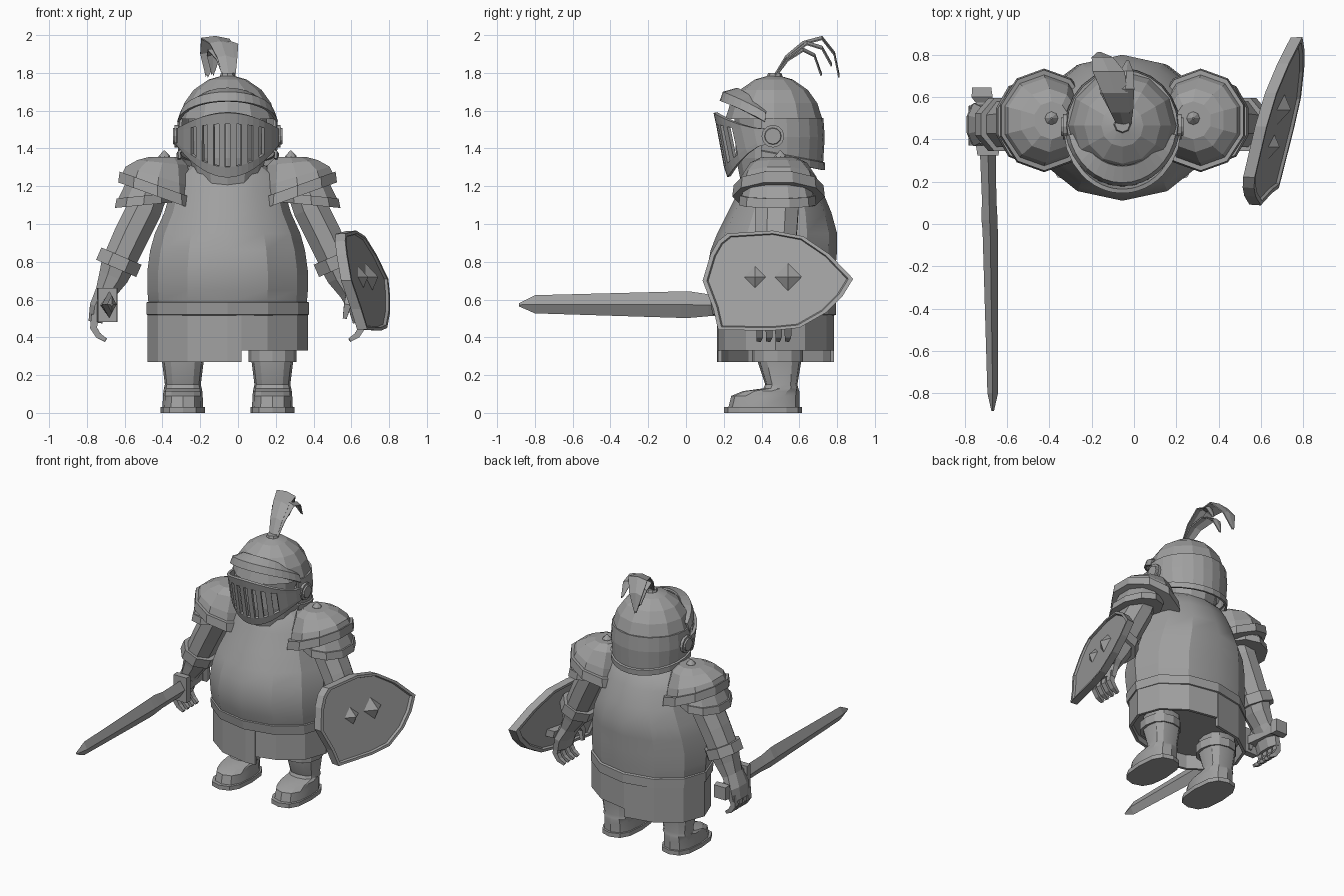
import bpy, bmesh, math
from mathutils import Vector

if "Cube" in bpy.data.objects:
    bpy.data.objects.remove(bpy.data.objects["Cube"])

CX = -0.055  # body centre line
steel = bpy.data.materials.new("steel_grey")
steel.diffuse_color = (0.35, 0.35, 0.35, 1)
steel.use_nodes = True
steel.node_tree.nodes["Principled BSDF"].inputs["Base Color"].default_value = steel.diffuse_color


def make(name, verts, faces, smooth=None, thick=0):
    me = bpy.data.meshes.new(name)
    me.from_pydata([tuple(v) for v in verts], [], faces)
    bm = bmesh.new()
    bm.from_mesh(me)
    bmesh.ops.recalc_face_normals(bm, faces=bm.faces)
    bm.to_mesh(me)
    bm.free()
    me.materials.append(steel)
    ob = bpy.data.objects.new(name, me)
    bpy.context.collection.objects.link(ob)
    if thick:
        mod = ob.modifiers.new("thickness", 'SOLIDIFY')
        mod.thickness, mod.offset = thick, 0
    if smooth:
        bpy.context.view_layer.objects.active = ob
        ob.select_set(True)
        bpy.ops.object.shade_smooth_by_angle(angle=math.radians(smooth))
        ob.select_set(False)
    return ob


def loft(name, rings, smooth=None, closed=True, caps=True, thick=0, holes=()):
    n = len(rings[0])
    verts = [p for r in rings for p in r]
    faces = []
    for i in range(len(rings) - 1):
        for j in range(n if closed else n - 1):
            if (i, j) not in holes:
                k = (j + 1) % n
                faces.append((i * n + j, i * n + k, (i + 1) * n + k, (i + 1) * n + j))
    if closed and caps:
        faces += [tuple(range(n)), tuple(range(len(verts) - n, len(verts)))]
    return make(name, verts, faces, smooth, thick)


def ring(cx, y0, y1, z, rx, n=12, slope=0, power=1):
    """Horizontal ring with a corner at the front; slope tilts it along x."""
    pts = []
    for i in range(n):
        a = 2 * math.pi * i / n
        s, c = (math.copysign(abs(t) ** power, t) for t in (math.sin(a), math.cos(a)))
        pts.append((cx + rx * s, (y0 + y1) / 2 - (y1 - y0) / 2 * c, z + slope * rx * s))
    return pts


def tube(name, path, n=8, smooth=None):
    """path: (x, y, z, radius across, radius in y)"""
    rings = []
    for i, p in enumerate(path):
        a, b = path[max(i - 1, 0)], path[min(i + 1, len(path) - 1)]
        d = (Vector(b[:3]) - Vector(a[:3])).normalized()
        u = d.cross(Vector((0, 1, 0))).normalized()
        v = u.cross(d)
        rings.append([Vector(p[:3]) + u * p[3] * math.cos(t) + v * p[4] * math.sin(t)
                      for t in [2 * math.pi * (k + .5) / n for k in range(n)]])
    return loft(name, rings, smooth)


# Torso, belt and skirt
loft("torso", [ring(CX, *r) for r in (
    (.16, .78, .52, .40), (.14, .78, .59, .42), (.125, .79, .65, .425), (.11, .79, .75, .425),
    (.13, .80, .86, .41), (.165, .80, .95, .385), (.22, .77, 1.06, .335), (.28, .72, 1.18, .30),
    (.32, .67, 1.26, .265), (.37, .6, 1.33, .17))], smooth=25)
loft("belt", [ring(CX, *r) for r in (
    (.17, .78, .515, .40), (.14, .795, .52, .43), (.13, .795, .585, .43), (.15, .78, .59, .41))])
for name, a0, a1, zb in (("skirt_long", -180, 10, .27), ("skirt_short", 10, 180, .33)):
    ang = [a0] + [a for a in range(-180, 181, 30) if a0 < a < a1] + [a1]
    loft(name, [[(CX + .415 * math.sin(math.radians(a)), .475 - .3 * math.cos(math.radians(a)), z)
                 for a in ang] for z in (.54, zb)], closed=False, thick=.02)
loft("skirt_lining", [ring(CX, .18, .77, z, .40) for z in (.37, .40)])

for s, side in ((-1, "left"), (1, "right")):
    # Leg with knee cuff, boot and sole
    lx = CX + s * .237
    loft("leg_" + side, [ring(lx, *r, 12, 0, .8) for r in (
        (.225, .60, .03, .108), (.24, .6, .09, .105), (.30, .6, .115, .103), (.41, .595, .13, .10),
        (.42, .59, .15, .095), (.38, .61, .27, .11), (.38, .61, .42, .11))], smooth=25)
    loft("sole_" + side, [ring(lx, .2, .615, z, .117, 12, 0, .75) for z in (0, .03)])
    loft("leg_cuff_" + side, [ring(lx, .35, .62, z, .127, 12, 0, .9) for z in (.27, .33)])

    # Shoulder plate with tilted rim, lower plate and stud
    loft("shoulder_plate_" + side, [ring(CX + s * d, .49 - ry, .49 + ry, z, rx, 10, s * sl)
         for d, z, rx, ry, sl in (
             (.335, 1.355, .085, .09, 0), (.345, 1.325, .14, .15, .1), (.365, 1.25, .185, .2, .3),
             (.37, 1.205, .195, .215, .36), (.37, 1.205, .212, .238, .36),
             (.37, 1.145, .22, .245, .36), (.37, 1.145, .195, .22, .36))])
    loft("lower_shoulder_plate_" + side, [ring(CX + s * d, .485 - ry, .485 + ry, z, rx, 10, s * -.1)
         for d, z, rx, ry in ((.42, 1.22, .13, .17), (.44, 1.15, .145, .19), (.44, 1.15, .155, .2),
                              (.445, 1.10, .16, .205), (.445, 1.10, .135, .18))])
    loft("shoulder_stud_" + side, [ring(CX + s * .335, .5 - r, .5 + r, z, r, 8)
         for z, r in ((1.34, .035), (1.36, .03), (1.388, .004))])

    # Arm, wrist cuff and hand
    def arm(name, path, n=8):
        tube(name + "_" + side, [(CX + s * p[0], *p[1:]) for p in path], n)
    arm("arm", ((.40, .48, 1.2, .1, .12), (.44, .48, 1.08, .1, .125), (.51, .475, .94, .1, .12),
                (.575, .47, .80, .095, .115)))
    arm("wrist_cuff", ((.562, .47, .83, .125, .135), (.59, .47, .765, .125, .135)))
    arm("gauntlet", ((.575, .47, .8, .1, .115), (.605, .47, .72, .085, .1), (.645, .47, .64, .06, .09),
                     (.685, .47, .56, .05, .11), (.70, .47, .48, .04, .1)))
    for k in range(4):
        y = .39 + .05 * k
        arm("finger_%d" % k, ((.70, y, .52, .03, .028), (.71, y, .45, .026, .026),
                              (.685, y, .41, .022, .024), (.645, y - .005, .385, .014, .016)), 4)
    arm("thumb", ((.65, .40, .64, .03, .03), (.635, .36, .57, .027, .027), (.62, .37, .50, .015, .015)), 4)

    # Helmet pivot disc
    rings = [[(CX + s * d, .46 + r * math.cos(k * math.pi / 6), 1.465 + r * math.sin(k * math.pi / 6))
              for k in range(12)] for d, r in ((.22, .06), (.28, .06), (.28, .045), (.29, .042))]
    loft("pivot_" + side, rings)

# Helmet: dome, back shell, inner head
HY = .465
loft("helmet_dome", [ring(CX, HY - r, HY + r, z, r) for z, r in (
    (1.785, .03), (1.765, .10), (1.71, .18), (1.64, .23), (1.555, .257))], smooth=15)
ang = [math.radians(a) for a in range(75, 286, 15)]
loft("helmet_back", [[(CX + r * math.sin(a), HY - r * math.cos(a), z + dz * math.cos(a)) for a in ang]
     for z, r, dz in ((1.56, .255, 0), (1.46, .262, 0), (1.375, .255, .05), (1.37, .265, .05),
                      (1.335, .262, .05))], closed=False, thick=.015)
loft("head", [ring(CX, HY - r, HY + r, z, r) for z, r in ((1.2, .17), (1.35, .2), (1.58, .21))])

# Forehead brim
ang = [-80 + 10 * k for k in range(17)]
loft("brim", [[(CX + r * math.sin(math.radians(a)), HY - (r + f * math.cos(math.radians(a))) * math.cos(math.radians(a)),
                z - .11 * (a / 80) ** 2) for a in ang]
     for z, r, f in ((1.715, .19, 0), (1.695, .25, .015), (1.65, .265, .015))], closed=False, thick=.014)

# Visor with seven slots
cuts = [-.27, -.255, -.225] + [.058 * k + e for k in range(-3, 4) for e in (-.013, .013)] + [.225, .255, .27]
rows = []
for t, r in ((0, .305), (.17, .292), (.84, .25), (1, .232)):
    row = []
    for x in cuts:
        u = x / .27
        top, bot = 1.59 - .09 * u * u, 1.25 + .18 * u * u
        row.append((CX + x, .46 - r * math.sqrt(max(0, 1 - u * u)), top + (bot - top) * t))
    rows.append(row)
loft("visor", rows, closed=False, thick=.02, holes={(1, 3 + 2 * k) for k in range(7)})

# Plume: holder and three curved feathers
loft("plume_holder", [ring(CX, .47 - r, .47 + r, z, r, 8) for z, r in ((1.77, .045), (1.8, .035))])
for k, path in enumerate((
    ((-.05, .47, 1.79, .03), (-.065, .53, 1.89, .045), (-.09, .62, 1.965, .06), (-.12, .72, 1.992, .075),
     (-.15, .785, 1.91, .05), (-.165, .81, 1.79, .006)),
    ((-.05, .47, 1.79, .03), (-.07, .54, 1.88, .045), (-.11, .62, 1.93, .05), (-.13, .68, 1.9, .035),
     (-.135, .715, 1.8, .005)),
    ((-.045, .47, 1.79, .03), (-.04, .54, 1.89, .035), (-.04, .64, 1.965, .04), (-.035, .72, 1.94, .03),
     (-.03, .77, 1.85, .005)))):
    loft("feather_%d" % k, [[(x - w, y, z - .01), (x, y, z), (x + w, y, z - .015)] for x, y, z, w in path],
         closed=False, thick=.008)

# Sword: blade of diamond section, guard, grip, pommel
def sword_part(name, secs, diamond):
    prof = ((-1, 0), (0, 1), (1, 0), (0, -1)) if diamond else ((-1, -1), (-1, 1), (1, 1), (1, -1))
    loft(name, [[(x + a * w, y, z + b * h) for a, b in prof] for x, y, z, w, h in secs])

sword_part("blade", ((-.668, -.885, .572, .006, .008), (-.668, -.80, .575, .025, .048),
                     (-.68, -.03, .573, .036, .07), (-.683, .02, .573, .038, .07),
                     (-.685, .12, .57, .034, .058), (-.69, .33, .57, .038, .058)), True)
sword_part("guard", ((-.69, .325, .57, .05, .09), (-.692, .37, .57, .055, .09)), False)
sword_part("grip", ((-.69, .36, .57, .03, .03), (-.72, .6, .57, .03, .03)), False)
sword_part("pommel", ((-.715, .575, .57, .035, .035), (-.718, .6, .57, .05, .05),
                      (-.72, .645, .57, .045, .045)), False)

# Shield: rimmed, leaning plate with two pyramid bosses and a grip
def on_shield(y, z, off):
    return (.6 + .25 * (y - .09) - .25 * (z - .7) + off, y, z)

outline = ((.088, .70), (.13, .84), (.17, .91), (.22, .95), (.46, .965), (.62, .935), (.76, .84), (.885, .71),
           (.83, .62), (.74, .53), (.6, .45), (.45, .435), (.17, .44), (.145, .55))
loft("shield", [[on_shield(.46 + (y - .46) * f, .7 + (z - .7) * f, off) for y, z in outline]
     for f, off in ((.88, -.04), (.91, -.055), (.99, -.055), (1, 0), (.94, 0), (.92, -.014))])
for k, (y, r, h) in enumerate(((.365, .06, .025), (.54, .075, .035))):
    base = [on_shield(y + a * r, .72 + b * r, -.016) for a, b in ((-1, 0), (0, 1), (1, 0), (0, -1))]
    make("shield_boss_%d" % k, base + [on_shield(y, .72, h)],
         [(0, 1, 4), (1, 2, 4), (2, 3, 4), (3, 0, 4), (0, 1, 2, 3)])
loft("shield_grip", [[on_shield(y, z, off) for y, z in ((.36, .57), (.36, .62), (.58, .62), (.58, .57))]
     for off in (-.1, -.03)])
